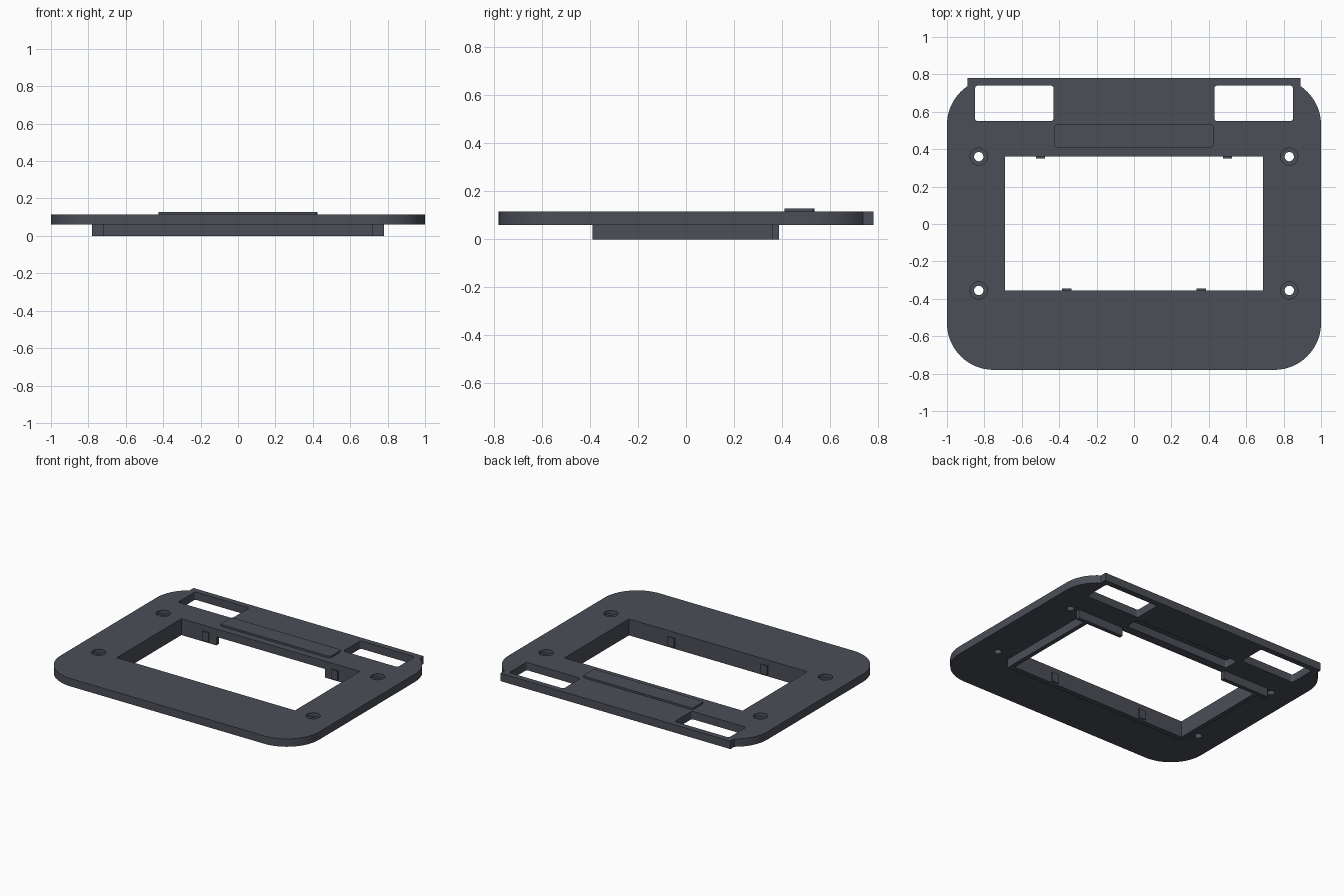
import bpy, bmesh, math

cube = bpy.data.objects.get("Cube")
if cube:
    bpy.data.objects.remove(cube, do_unlink=True)

slate = bpy.data.materials.new("dark slate")
slate.use_nodes = True
color = (0.07, 0.077, 0.095, 1)
slate.diffuse_color = color
slate.node_tree.nodes["Principled BSDF"].inputs["Base Color"].default_value = color

BASE, TOP = 0.06, 0.115          # underside and top of the plate
WIN_X, WIN_F, WIN_B = 0.69, -0.355, 0.36
TAB_X, BACK = 0.89, 0.78


def arc(cx, cy, r, a0, a1, steps):
    """Points along an arc, angles in degrees."""
    return [(cx + r * math.cos(math.radians(a0 + (a1 - a0) * i / steps)),
             cy + r * math.sin(math.radians(a0 + (a1 - a0) * i / steps)))
            for i in range(steps + 1)]


def rounded(x0, x1, y0, y1, r, steps=5):
    corners = [(x1 - r, y1 - r), (x0 + r, y1 - r), (x0 + r, y0 + r), (x1 - r, y0 + r)]
    return [p for k, (cx, cy) in enumerate(corners)
            for p in arc(cx, cy, r, 90 * k, 90 * k + 90, steps)]


def rect(x0, x1, y0, y1):
    return [(x0, y0), (x1, y0), (x1, y1), (x0, y1)]


def prism(name, outline, z0, z1):
    """Extrude a flat outline from z0 to z1."""
    bm = bmesh.new()
    face = bm.faces.new([bm.verts.new((x, y, z0)) for x, y in outline])
    ext = bmesh.ops.extrude_face_region(bm, geom=[face])
    for v in ext["geom"]:
        if isinstance(v, bmesh.types.BMVert):
            v.co.z = z1
    bmesh.ops.recalc_face_normals(bm, faces=bm.faces)
    mesh = bpy.data.meshes.new(name)
    bm.to_mesh(mesh)
    bm.free()
    mesh.materials.append(slate)
    obj = bpy.data.objects.new(name, mesh)
    bpy.context.collection.objects.link(obj)
    return obj


def activate(obj):
    bpy.ops.object.select_all(action='DESELECT')
    obj.select_set(True)
    bpy.context.view_layer.objects.active = obj


def cut(target, outline, z0=0.0, z1=0.2):
    cutter = prism("cutter", outline, z0, z1)
    cutter.hide_render = True
    mod = target.modifiers.new("cut", 'BOOLEAN')
    mod.operation, mod.solver, mod.object = 'DIFFERENCE', 'EXACT', cutter
    activate(target)
    bpy.ops.object.modifier_apply(modifier=mod.name)
    bpy.data.objects.remove(cutter, do_unlink=True)


# Plate: round corners, with a square tab across the back
R = 0.25
meet = math.degrees(math.acos((TAB_X - 1 + R) / R))
right_half = (arc(1 - R, -BACK + R, R, -90, 0, 16)
              + arc(1 - R, BACK - R, R, 0, meet, 10) + [(TAB_X, BACK)])
plate = prism("face_plate", right_half + [(-x, y) for x, y in reversed(right_half)], BASE, TOP)

# Main window and the pocket under the raised bar
cut(plate, rect(-WIN_X, WIN_X, WIN_F, WIN_B))
cut(plate, rounded(-0.41, 0.41, 0.42, 0.525, 0.012))

# Back slots and counterbored screw holes
for s in (-1, 1):
    mid = s * 0.64
    cut(plate, rounded(mid - 0.21, mid + 0.21, 0.55, 0.74, 0.015))
    for y in (WIN_F, WIN_B):
        cut(plate, arc(s * 0.83, y, 0.025, 0, 345, 23))
        cut(plate, arc(s * 0.83, y, 0.046, 0, 348.75, 31), 0.09, 0.2)

raised_bar = prism("raised_bar", rounded(-0.425, 0.425, 0.41, 0.535, 0.015), TOP, 0.128)

# Collar below the window, open at the middle of the back
prism("front_collar_wall", rect(-0.72, 0.72, -0.39, WIN_F), 0, BASE)
for s, side in ((-1, "right"), (1, "left")):
    def mirrored(x0, x1, y0, y1):
        return rect(min(s * x0, s * x1), max(s * x0, s * x1), y0, y1)
    prism(side + "_collar_wall", mirrored(WIN_X, 0.72, WIN_F, WIN_B), 0, BASE)
    prism(side + "_back_collar_wall", mirrored(0.42, 0.78, WIN_B, 0.388), 0, BASE)
    # Small clips on the window walls
    prism(side + "_back_clip", mirrored(0.475, 0.525, WIN_B - 0.009, WIN_B), 0.01, 0.075)
    prism(side + "_front_clip", mirrored(0.335, 0.385, WIN_F, WIN_F + 0.009), 0.01, 0.075)

for obj in (plate, raised_bar):
    activate(obj)
    bpy.ops.object.shade_smooth_by_angle(angle=math.radians(30))
